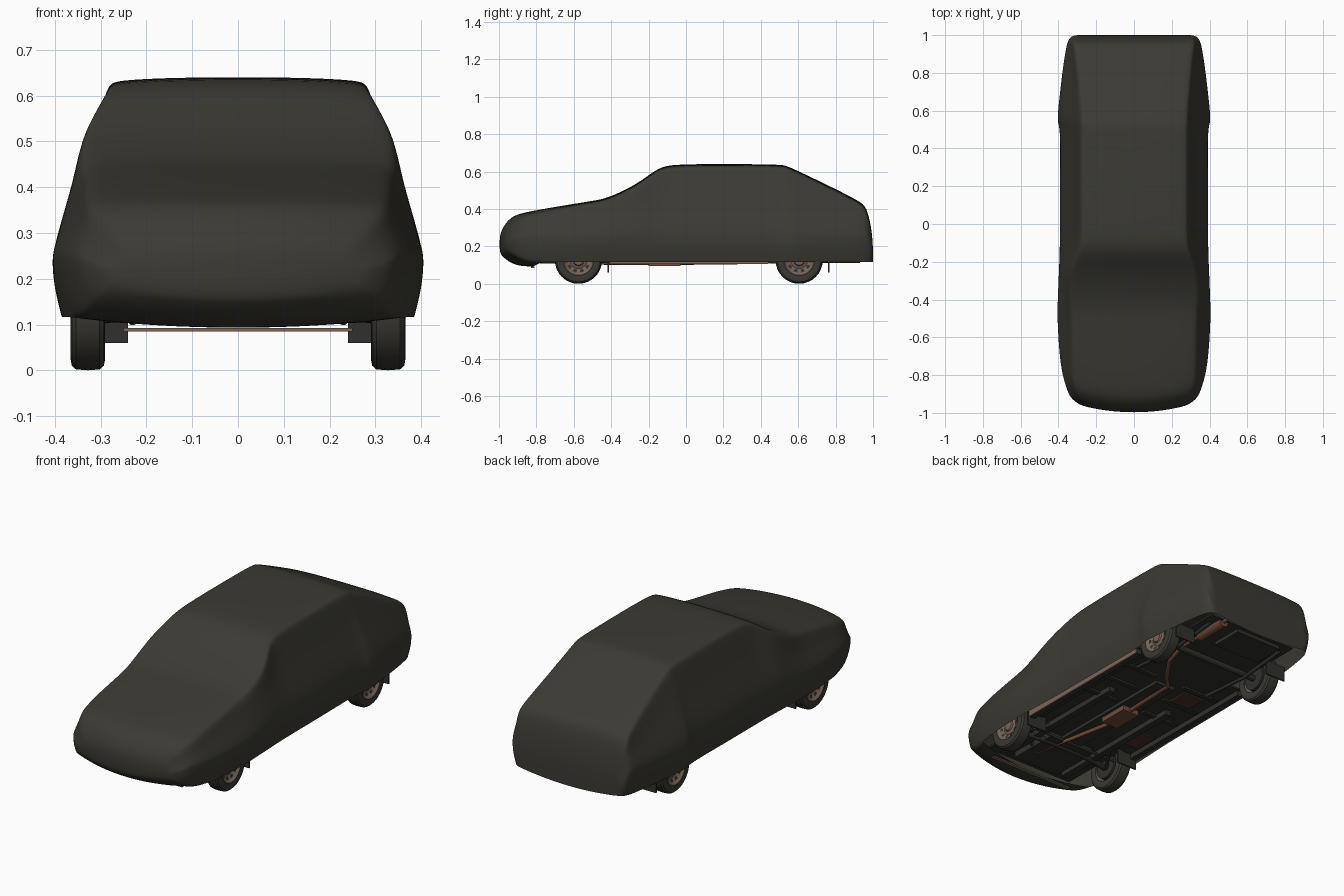
import bpy, bmesh, math
from mathutils import Vector

if "Cube" in bpy.data.objects:
    bpy.data.objects.remove(bpy.data.objects["Cube"])


def material(name, rgb):
    m = bpy.data.materials.new(name)
    m.use_nodes = True
    m.diffuse_color = (*rgb, 1)
    bsdf = m.node_tree.nodes["Principled BSDF"]
    bsdf.inputs["Base Color"].default_value = (*rgb, 1)
    bsdf.inputs["Roughness"].default_value = 0.9
    return m


CLOTH = material("dark cloth", (0.044, 0.042, 0.033))
RUBBER = material("tyre rubber", (0.042, 0.04, 0.033))
UNDER = material("underbody black", (0.03, 0.03, 0.026))
STEEL = material("dusty wheel steel", (0.18, 0.125, 0.095))
RUST = material("rusty pipe", (0.17, 0.07, 0.042))
PATCH = material("dark rust patch", (0.07, 0.03, 0.022))
SILL = material("faded sill brown", (0.2, 0.13, 0.1))


def activate(ob):
    bpy.ops.object.select_all(action="DESELECT")
    ob.select_set(True)
    bpy.context.view_layer.objects.active = ob


def mesh_object(name, verts, faces, mat):
    me = bpy.data.meshes.new(name)
    me.from_pydata(verts, [], faces)
    me.materials.append(mat)
    bm = bmesh.new()
    bm.from_mesh(me)
    bmesh.ops.recalc_face_normals(bm, faces=bm.faces)
    bm.to_mesh(me)
    bm.free()
    ob = bpy.data.objects.new(name, me)
    bpy.context.collection.objects.link(ob)
    activate(ob)
    return ob


def box(name, xs, ys, zs, mat, side=1):
    corners = [(side * x, y, z) for x in xs for y in ys for z in zs]
    bm = bmesh.new()
    for co in corners:
        bm.verts.new(co)
    bmesh.ops.convex_hull(bm, input=bm.verts)
    me = bpy.data.meshes.new(name)
    bm.to_mesh(me)
    bm.free()
    me.materials.append(mat)
    bpy.context.collection.objects.link(bpy.data.objects.new(name, me))


def lathe(name, profile, centre, side, mat, segs=32):
    """Spin (radius, outward offset) points about the axle direction."""
    verts, faces, n = [], [], len(profile)
    for i in range(segs):
        a = math.tau * i / segs
        verts += [centre + Vector((side * off, r * math.cos(a), r * math.sin(a))) for r, off in profile]
        j = (i + 1) % segs
        faces += [(i * n + k, i * n + k + 1, j * n + k + 1, j * n + k) for k in range(n - 1)]
    mesh_object(name, verts, faces, mat)
    bpy.ops.object.shade_smooth_by_angle(angle=math.radians(35))


def tube(name, points, radius, mat):
    cu = bpy.data.curves.new(name, "CURVE")
    cu.dimensions = "3D"
    cu.bevel_depth, cu.bevel_resolution, cu.use_fill_caps = radius, 3, True
    spline = cu.splines.new("POLY")
    spline.points.add(len(points) - 1)
    for p, co in zip(spline.points, points):
        p.co = (*co, 1)
    cu.materials.append(mat)
    ob = bpy.data.objects.new(name, cu)
    bpy.context.collection.objects.link(ob)
    activate(ob)
    bpy.ops.object.convert(target="MESH")
    bpy.ops.object.shade_smooth_by_angle(angle=math.radians(40))


# Cover stations from nose to tail: y, crown height, rail x, belt x
STATIONS = [
    (-1, .255, .24, .285), (-.985, .295, .275, .325), (-.965, .328, .3, .345),
    (-.93, .362, .32, .36), (-.88, .378, .33, .375), (-.82, .39, .332, .386),
    (-.7, .412, .335, .398), (-.5, .443, .335, .408), (-.42, .457, .345, .406),
    (-.28, .523, .345, .4), (-.2, .58, .318, .397), (-.13, .63, .288, .395),
    (-.03, .639, .285, .395), (.2, .641, .285, .395), (.505, .638, .285, .39),
    (.535, .632, .285, .408), (.6, .603, .287, .405), (.8, .507, .303, .382),
    (.93, .44, .318, .362), (.965, .412, .322, .352), (.99, .31, .312, .338), (1, .21, .29, .312),
]


def hem_of(y, belt):
    """Lower edge of the cloth: it lifts towards the tip of the nose."""
    return belt - .022, .116 + .07 * max(0, (-y - .88) / .12) ** 2


def bowed(x, y, z):
    """Sweep the nose back towards its corners."""
    return (x, y + .055 * max(0, min(1, (-y - .6) / .3)) * (x / .33) ** 2, z)


def section(y, crown, rail, belt):
    hem, hem_z = hem_of(y, belt)
    rail_z = crown - min(.028, .15 * (crown - .16))
    belt_z = min(.245, hem_z + .6 * (rail_z - hem_z))
    half = [(0, crown), (rail * .5, crown - .001), (rail * .85, crown - .006),
            (rail * .97, (crown + rail_z) / 2 + .003), (rail * 1.01, rail_z)]
    for t, bulge in ((.35, 0), (.65, .02), (.85, .02)):
        half.append((rail + (belt - rail) * t + bulge * (rail_z - belt_z),
                     rail_z + (belt_z - rail_z) * t))
    half += [(belt, belt_z), ((belt + hem) / 2 + .006, (belt_z + hem_z) / 2), (hem, hem_z)]
    return [bowed(x, y, z) for x, z in [(-x, z) for x, z in half[:0:-1]] + half]


verts = [p for s in STATIONS for p in section(*s)]
n, last = len(verts) // len(STATIONS), len(STATIONS) - 1
faces = [(i * n + k, i * n + k + 1, (i + 1) * n + k + 1, (i + 1) * n + k)
         for i in range(last) for k in range(n - 1)]


def lower_edge(i):
    """Row of vertices hanging from hem to hem at one station."""
    y, belt = STATIONS[i][0], STATIONS[i][-1]
    hem, z = hem_of(y, belt)
    row = [i * n]
    for f in (-.95, -.84, -.5, 0, .5, .84, .95):
        row.append(len(verts))
        verts.append(bowed(f * hem, y, z - .025 * (1 - f * f)))
    return row + [i * n + n - 1]


def end_cap(i, low):
    mid = i * n + n // 2
    faces.extend((mid + k - 4, mid + k - 3, low[k + 1], low[k]) for k in range(1, 7))
    faces.append((*range(i * n, mid - 2), low[1]))
    faces.append((low[7], *range(mid + 3, i * n + n)))


# Nose tucks under the chin, tail ends in a flat panel
chin = [lower_edge(i) for i in range(6)]
for a, b in zip(chin, chin[1:]):
    faces += [(a[k], a[k + 1], b[k + 1], b[k]) for k in range(8)]
end_cap(0, chin[0])
end_cap(last, lower_edge(last))
cover = mesh_object("car_cover", verts, faces, CLOTH)
sub = cover.modifiers.new("soft_cloth", "SUBSURF")
sub.levels = sub.render_levels = 2
bpy.ops.object.shade_smooth()

# Floor pan and pressings
box("floor_pan", (-.27, .27), (-.84, .94), (.14, .15), UNDER)
box("chin_lip", (-.25, .25), (-.83, -.81), (.085, .092), SILL)
box("engine_tray", (-.14, .14), (-.78, -.5), (.108, .14), UNDER)
box("transmission_tunnel", (-.06, .06), (-.5, .25), (.122, .14), UNDER)
box("fuel_tank", (-.2, .08), (.74, .92), (.12, .14), UNDER)
box("front_floor_patch", (-.31, -.21), (-.34, -.2), (.128, .136), PATCH)
box("rear_floor_patch", (-.25, -.13), (.12, .25), (.132, .142), PATCH)

# Exhaust run
tube("exhaust_pipe", [(.17, -.62, .13), (.08, -.68, .115), (-.01, -.2, .11), (0, .27, .115),
                      (.06, .33, .118), (.15, .46, .125), (.18, .6, .14), (.18, .96, .14)], .011, RUST)
box("middle_silencer", (-.055, .045), (-.2, -.03), (.095, .125), RUST)
tube("rear_silencer", [(.18, .74, .14), (.18, .93, .14)], .03, RUST)

# Axles
tube("rear_axle", [(-.3, .6, .125), (.3, .6, .125)], .017, UNDER)
tube("front_crossmember", [(-.29, -.58, .12), (-.12, -.55, .115), (.12, -.55, .115), (.29, -.58, .12)], .016, UNDER)
tube("steering_rod", [(-.28, -.5, .12), (.28, -.5, .12)], .007, UNDER)

HALF_TYRE = [(.08, .034), (.1, .038), (.116, .035), (.124, .026)]
TYRE = [(r, -off) for r, off in HALF_TYRE] + [(.126, 0)] + HALF_TYRE[::-1]
RIM = [(.082, -.03), (.07, -.005), (.07, .012), (.078, .03), (.084, .034),
       (.08, .036), (.07, .024), (.045, .016), (.03, .022), (.026, .03), (0, .032)]
SLOT = [(.05, -.008, .021), (.05, .008, .021), (.066, .011, .0255), (.066, -.011, .0255)]

for s, label in ((1, "left"), (-1, "right")):
    # Sills, chassis rails, leaf springs
    box(label + "_side_floor", (.27, .35), (-.42, .45), (.135, .145), UNDER, s)
    box(label + "_sill_rail", (.32, .352), (-.41, .44), (.107, .14), UNDER, s)
    box(label + "_sill_face", (.352, .357), (-.41, .44), (.106, .14), SILL, s)
    box(label + "_chassis_rail", (.17, .205), (-.78, .05), (.112, .14), UNDER, s)
    for i in range(3):
        y = -.05 + i * .16
        box(f"{label}_floor_rib_{i}", (.09, .31), (y, y + .025), (.13, .14), UNDER, s)
    tube(label + "_leaf_spring", [(s * .23, .3, .13), (s * .23, .6, .108), (s * .23, .88, .135)], .01, UNDER)
    tube(label + "_control_arm", [(s * .3, -.58, .11), (s * .19, -.42, .125)], .009, UNDER)

    for end, y in (("front", -.575), ("rear", .605)):
        # Wheel with slotted rim
        hub = Vector((s * .328, y, .126))
        name = f"{end}_{label}"
        lathe(name + "_tyre", TYRE, hub, s, RUBBER)
        lathe(name + "_rim", RIM, hub, s, STEEL)
        lathe(name + "_brake_drum", [(0, -.036), (.066, -.036), (.068, 0), (0, 0)], hub, s, UNDER)
        slots = []
        for k in range(10):
            c, d = math.cos(math.tau * k / 10), math.sin(math.tau * k / 10)
            slots += [hub + Vector((s * off, r * c - w * d, r * d + w * c)) for r, w, off in SLOT]
        plates = [tuple(range(k, k + 4)) for k in range(0, len(slots), 4)]
        mesh_object(name + "_rim_slots", slots, plates, UNDER)
        # Mud flap behind the wheel
        box(name + "_mud_flap", (.24, .36), (y + .155, y + .163), (.06, .14), UNDER, s)
